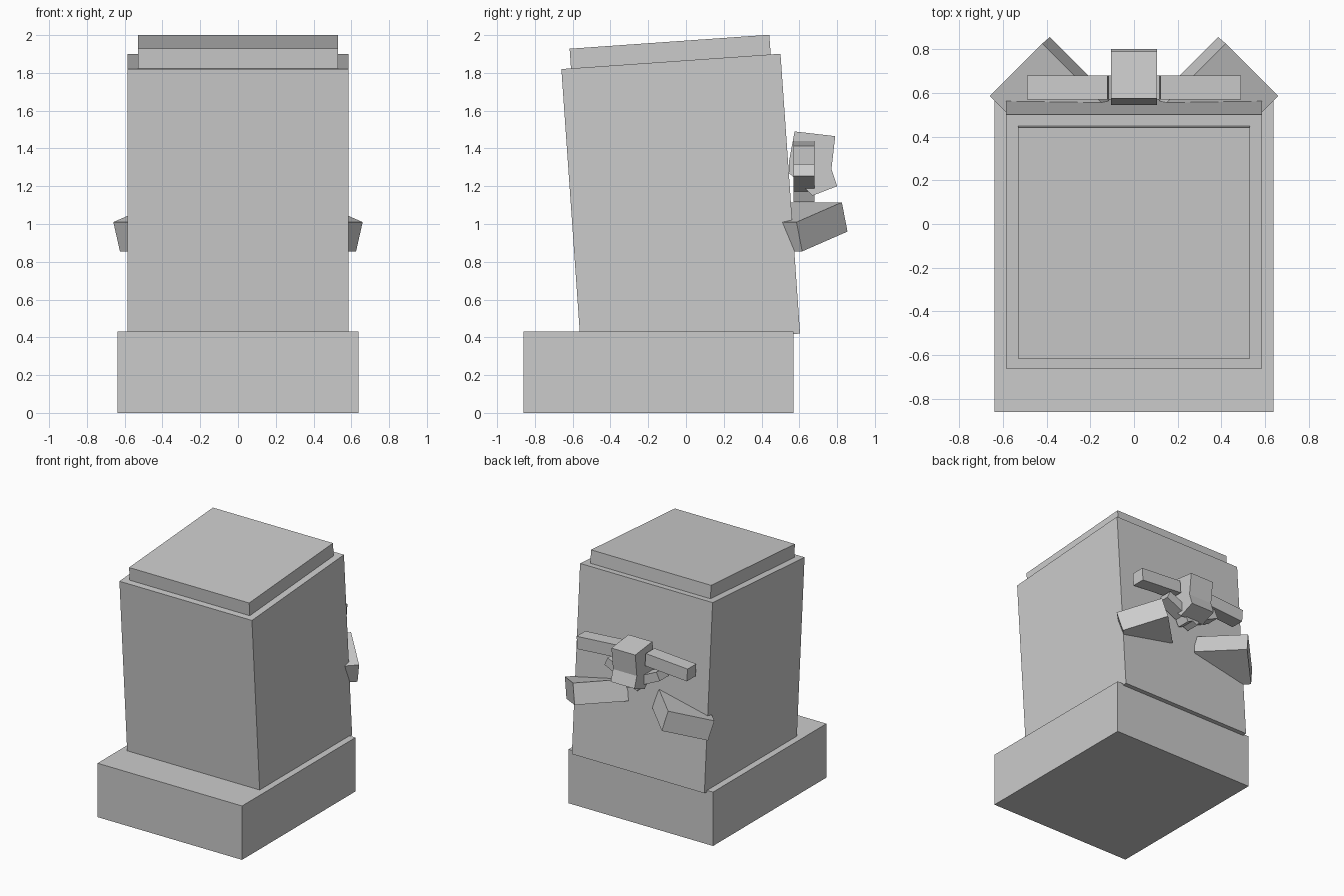
import bpy, bmesh
from math import radians
from mathutils import Matrix, Vector

if "Cube" in bpy.data.objects:
    bpy.data.objects.remove(bpy.data.objects["Cube"])


def finish(name, bm, mirror=False):
    bmesh.ops.recalc_face_normals(bm, faces=bm.faces)
    me = bpy.data.meshes.new(name)
    bm.to_mesh(me)
    bm.free()
    ob = bpy.data.objects.new(name, me)
    bpy.context.collection.objects.link(ob)
    if mirror:
        mod = ob.modifiers.new("Mirror", 'MIRROR')
        mod.use_axis[0] = True
        mod.use_mirror_merge = False
    return ob


def box(name, centre, size, angle=0, axis='X', mirror=False):
    bm = bmesh.new()
    m = (Matrix.Translation(centre) @ Matrix.Rotation(radians(angle), 4, axis)
         @ Matrix.Diagonal((*size, 1)))
    bmesh.ops.create_cube(bm, size=1, matrix=m)
    return finish(name, bm, mirror)


def prism(name, points, sweep, mirror=False):
    bm = bmesh.new()
    face = bm.faces.new([bm.verts.new(p) for p in points])
    geom = bmesh.ops.extrude_face_region(bm, geom=[face], use_keep_orig=True)["geom"]
    bmesh.ops.translate(bm, vec=Vector(sweep),
                        verts=[g for g in geom if isinstance(g, bmesh.types.BMVert)])
    return finish(name, bm, mirror)


# Plinth, leaning block and its cap
box("base", (0, -0.145, 0.215), (1.276, 1.43, 0.43))
box("body", (0, -0.028, 1.12), (1.17, 1.163, 1.485), 4)
box("top_slab", (0, -0.082, 1.885), (1.06, 1.06, 0.16), 4)

# Central wedge on the back
nose = [(0.575, 1.49), (0.79, 1.465), (0.77, 1.29), (0.80, 1.20),
        (0.67, 1.15), (0.545, 1.27), (0.545, 1.33)]
prism("nose", [(-0.105, y, z) for y, z in nose], (0.21, 0, 0))

# Paired bars beside and below it
box("brow_bars", (0.302, 0.625, 1.377), (0.37, 0.11, 0.10), 4, 'Y', True)
box("crossed_bars", (0.085, 0.625, 1.217), (0.32, 0.11, 0.07), -25, 'Y', True)

# Paired lower blocks running diagonally into the body
a, ab, ad = Vector((0.66, 0.585, 1.01)), Vector((-0.24, 0.24, 0.105)), Vector((-0.035, 0.03, -0.155))
prism("lower_blocks", [a, a + ab, a + ab + ad, a + ad], (-0.28, -0.28, 0), True)
